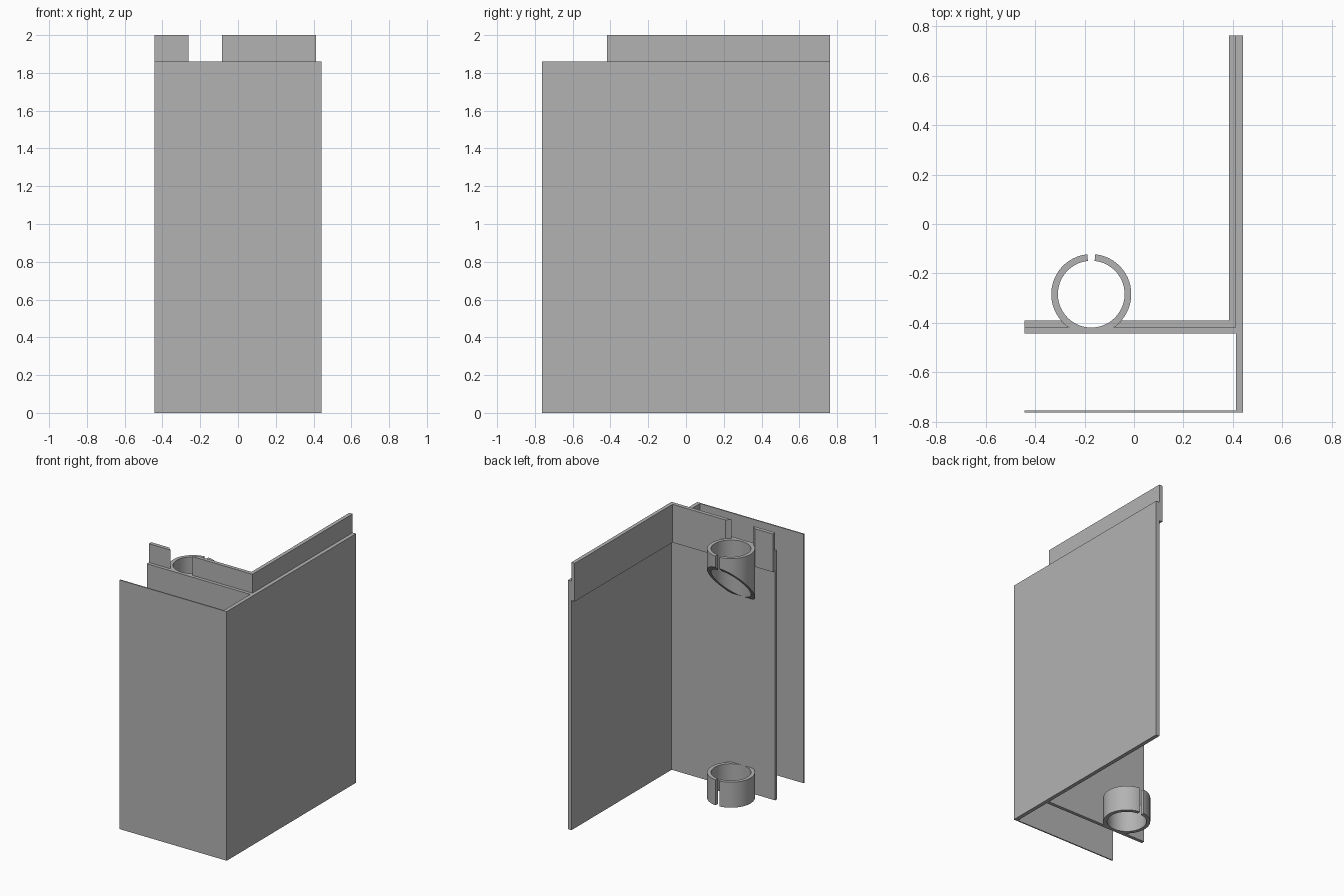
import bpy, bmesh, math

if "Cube" in bpy.data.objects:
    bpy.data.objects.remove(bpy.data.objects["Cube"])

grey = bpy.data.materials.new("plain_grey")
grey.diffuse_color = (0.45, 0.45, 0.45, 1)
grey.use_nodes = True
grey.node_tree.nodes["Principled BSDF"].inputs["Base Color"].default_value = grey.diffuse_color

CX, CY = -0.173, -0.284        # clip ring axis
RI, RO = 0.135, 0.162          # clip ring radii
SHELL = 1.86                   # height of the walls
LEFT, HALF = -0.443, 0.763
FACE, STEP = -0.419, -0.391    # inner wall face, lip inner face


def finish(name, bm, smooth=False):
    bmesh.ops.recalc_face_normals(bm, faces=bm.faces)
    me = bpy.data.meshes.new(name)
    bm.to_mesh(me)
    bm.free()
    me.materials.append(grey)
    ob = bpy.data.objects.new(name, me)
    bpy.context.collection.objects.link(ob)
    if smooth:
        bpy.ops.object.select_all(action='DESELECT')
        ob.select_set(True)
        bpy.context.view_layer.objects.active = ob
        bpy.ops.object.shade_smooth_by_angle(angle=math.radians(30))
    return ob


def prism(name, pts, z0, z1):
    """Extrude a plan outline from z0 to z1."""
    bm = bmesh.new()
    lo = [bm.verts.new((x, y, z0)) for x, y in pts]
    hi = [bm.verts.new((x, y, z1)) for x, y in pts]
    n = len(pts)
    bm.faces.new(lo[::-1])
    bm.faces.new(hi)
    for i in range(n):
        j = (i + 1) % n
        bm.faces.new((lo[i], lo[j], hi[j], hi[i]))
    return finish(name, bm)


def box(name, x0, x1, y0, y1, z0, z1):
    return prism(name, [(x0, y0), (x1, y0), (x1, y1), (x0, y1)], z0, z1)


def clip_ring(name, bottom, top, n=64):
    """Split ring, slot towards +y; bottom is a height as a function of y."""
    bm = bmesh.new()
    rows = []
    for i in range(n + 1):
        t = 0.1 + (2 * math.pi - 0.2) * i / n
        row = []
        for r, low in ((RI, True), (RO, True), (RO, False), (RI, False)):
            x = CX + r * math.sin(t)
            y = max(CY + r * math.cos(t), -0.443)
            row.append(bm.verts.new((x, y, bottom(y) if low else top)))
        rows.append(row)
    for a, b in zip(rows, rows[1:]):
        for k in range(4):
            m = (k + 1) % 4
            bm.faces.new((a[k], a[m], b[m], b[k]))
    bm.faces.new(rows[0])
    bm.faces.new(rows[-1])
    return finish(name, bm, True)


# Main walls
box("side_wall", 0.412, 0.441, -HALF, HALF, 0, SHELL)
box("front_panel", LEFT, 0.412, -HALF, -0.754, 0, SHELL)
box("inner_wall", LEFT, 0.412, -0.444, FACE, 0, SHELL)

# Raised lip, stepped inwards from the walls
LIP = 1.715
box("side_lip", 0.385, 0.413, FACE, HALF, LIP, 2)


def arc(side):
    """Lip end that follows the outside of the clip ring."""
    ys = [FACE + (STEP - FACE) * i / 6 for i in range(7)]
    return [(CX + side * math.sqrt(RO**2 - (y - CY)**2), y) for y in ys]


prism("inner_lip_left", [(LEFT, STEP), (LEFT, FACE)] + arc(-1), LIP, 2)
prism("inner_lip_right", [(0.385, STEP), (0.385, FACE)] + arc(1), LIP, 2)

# Clip rings: flat lower one, upper one with a slanted underside
clip_ring("lower_clip", lambda y: 0.0, 0.19)
clip_ring("upper_clip", lambda y: 1.60 + 1.1 * (y - CY), SHELL)
